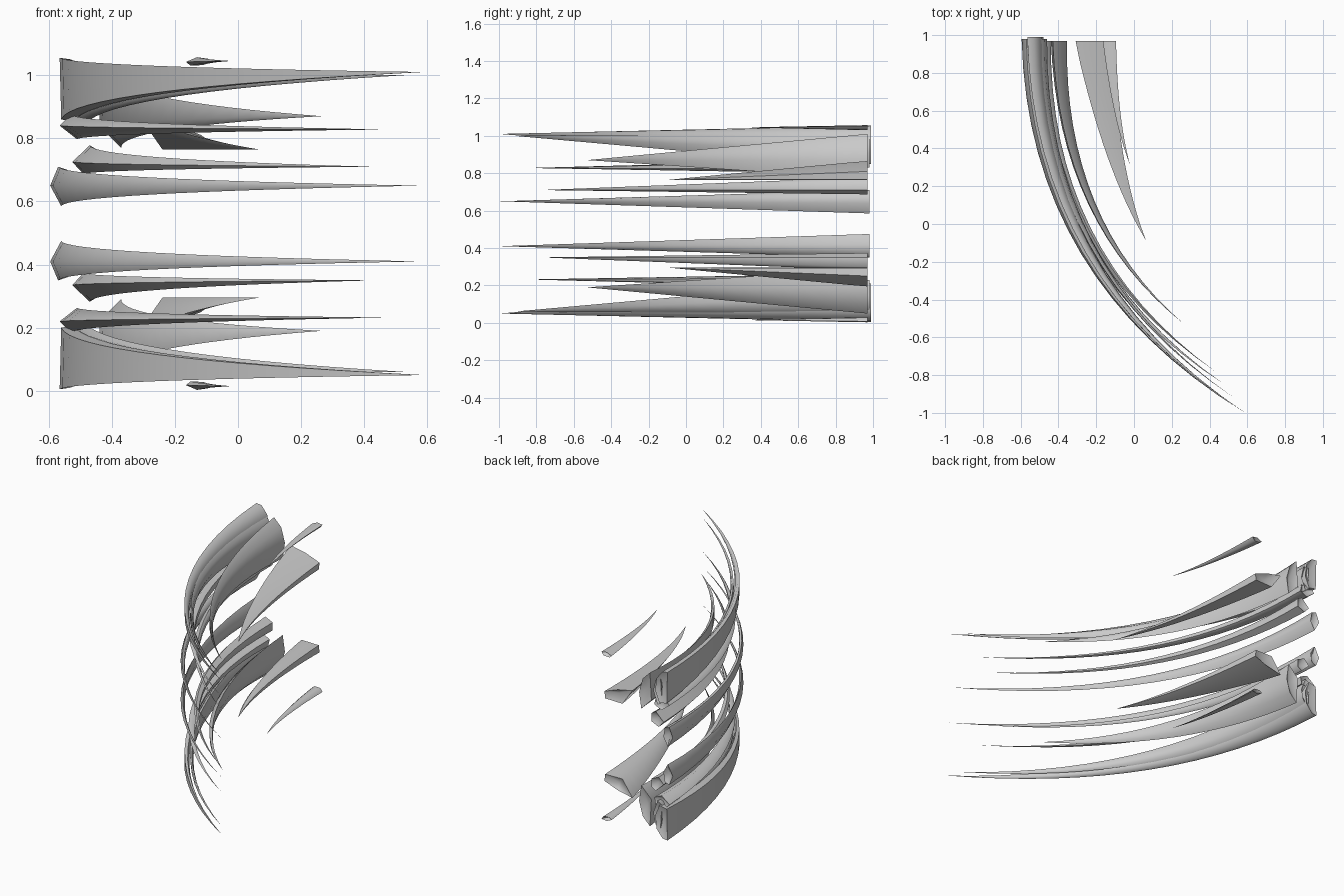
import bpy, bmesh, math
from mathutils import Vector

cube = bpy.data.objects.get("Cube")
if cube:
    bpy.data.objects.remove(cube, do_unlink=True)

MID_Z = 0.53      # height of the mirror plane
STEPS = 16

grey = bpy.data.materials.new("plain_grey")
grey.use_nodes = True
grey.diffuse_color = (0.6, 0.6, 0.6, 1)
grey.node_tree.nodes["Principled BSDF"].inputs["Base Color"].default_value = grey.diffuse_color


def blade(name, section, tip, base_y=0.97, lean=0.01, recess=0.03):
    """Curved tapering claw: (x, z) base section swept along a bend to the tip."""
    n = len(section)
    cx = sum(p[0] for p in section) / n
    cz = sum(p[1] for p in section) / n
    start = Vector((cx, base_y))
    end = Vector((tip[0], tip[1]))
    ctrl = Vector((cx + lean, base_y - 0.64 * (base_y - tip[1])))
    bm = bmesh.new()
    rings = []
    for i in range(STEPS):
        t = i / STEPS
        u = 1 - t
        pos = start * u * u + ctrl * 2 * t * u + end * t * t
        tan = ((ctrl - start) * u + (end - ctrl) * t).normalized()
        side = Vector((-tan.y, tan.x))
        size = (pos.y - end.y) / (base_y - end.y)
        ring = []
        for x, z in section:
            p = pos + side * (x - cx) * size
            if i == 0:
                p.y = base_y
            ring.append(bm.verts.new((p.x, p.y, tip[2] + (z - tip[2]) * size - MID_Z)))
        rings.append(ring)
    point = bm.verts.new((tip[0], tip[1], tip[2] - MID_Z))
    root = bm.verts.new((cx, base_y - recess, cz - MID_Z))
    for k in range(n):
        j = (k + 1) % n
        for a, b in zip(rings, rings[1:]):
            bm.faces.new((a[k], a[j], b[j], b[k]))
        bm.faces.new((rings[-1][k], rings[-1][j], point))
        bm.faces.new((rings[0][j], rings[0][k], root))
    bmesh.ops.recalc_face_normals(bm, faces=bm.faces)
    mesh = bpy.data.meshes.new(name)
    bm.to_mesh(mesh)
    bm.free()
    mesh.materials.append(grey)
    obj = bpy.data.objects.new(name, mesh)
    obj.location.z = MID_Z
    bpy.context.collection.objects.link(obj)
    # lower twin
    mod = obj.modifiers.new("lower_twin", 'MIRROR')
    mod.use_axis = (False, False, True)
    mod.use_mirror_merge = False
    bpy.ops.object.select_all(action='DESELECT')
    obj.select_set(True)
    bpy.context.view_layer.objects.active = obj
    bpy.ops.object.shade_smooth_by_angle(angle=math.radians(65))


# broad outer blades
blade("outer_broad_blade",
      [(-0.565, 1.055), (-0.53, 1.05), (-0.49, 1.0), (-0.48, 0.92), (-0.51, 0.85), (-0.56, 0.86)],
      (0.59, -1.0, 1.01), base_y=0.99)
blade("second_broad_blade",
      [(-0.51, 1.01), (-0.475, 0.98), (-0.46, 0.91), (-0.49, 0.83), (-0.52, 0.85)],
      (0.53, -0.92, 1.0), base_y=0.98)
# inner broad blade
blade("inner_broad_blade",
      [(-0.43, 1.01), (-0.38, 0.96), (-0.355, 0.87), (-0.37, 0.77), (-0.44, 0.84)],
      (0.265, -0.53, 0.87))
# slim blades
blade("upper_slim_blade",
      [(-0.565, 0.84), (-0.53, 0.875), (-0.47, 0.865), (-0.46, 0.82), (-0.51, 0.797)],
      (0.48, -0.85, 0.828))
blade("middle_slim_blade",
      [(-0.525, 0.725), (-0.47, 0.778), (-0.44, 0.76), (-0.44, 0.71), (-0.49, 0.687)],
      (0.43, -0.78, 0.71))
blade("central_slim_blade",
      [(-0.595, 0.65), (-0.57, 0.71), (-0.54, 0.70), (-0.53, 0.64), (-0.56, 0.585)],
      (0.58, -0.995, 0.65), base_y=0.98)
# short blades
blade("short_wide_blade",
      [(-0.31, 0.865), (-0.21, 0.845), (-0.115, 0.81), (-0.12, 0.767), (-0.24, 0.765)],
      (0.065, -0.09, 0.765), lean=0.08)
blade("short_top_blade",
      [(-0.165, 1.042), (-0.13, 1.057), (-0.095, 1.052), (-0.11, 1.032), (-0.15, 1.03)],
      (-0.02, 0.31, 1.045), lean=0.03)
